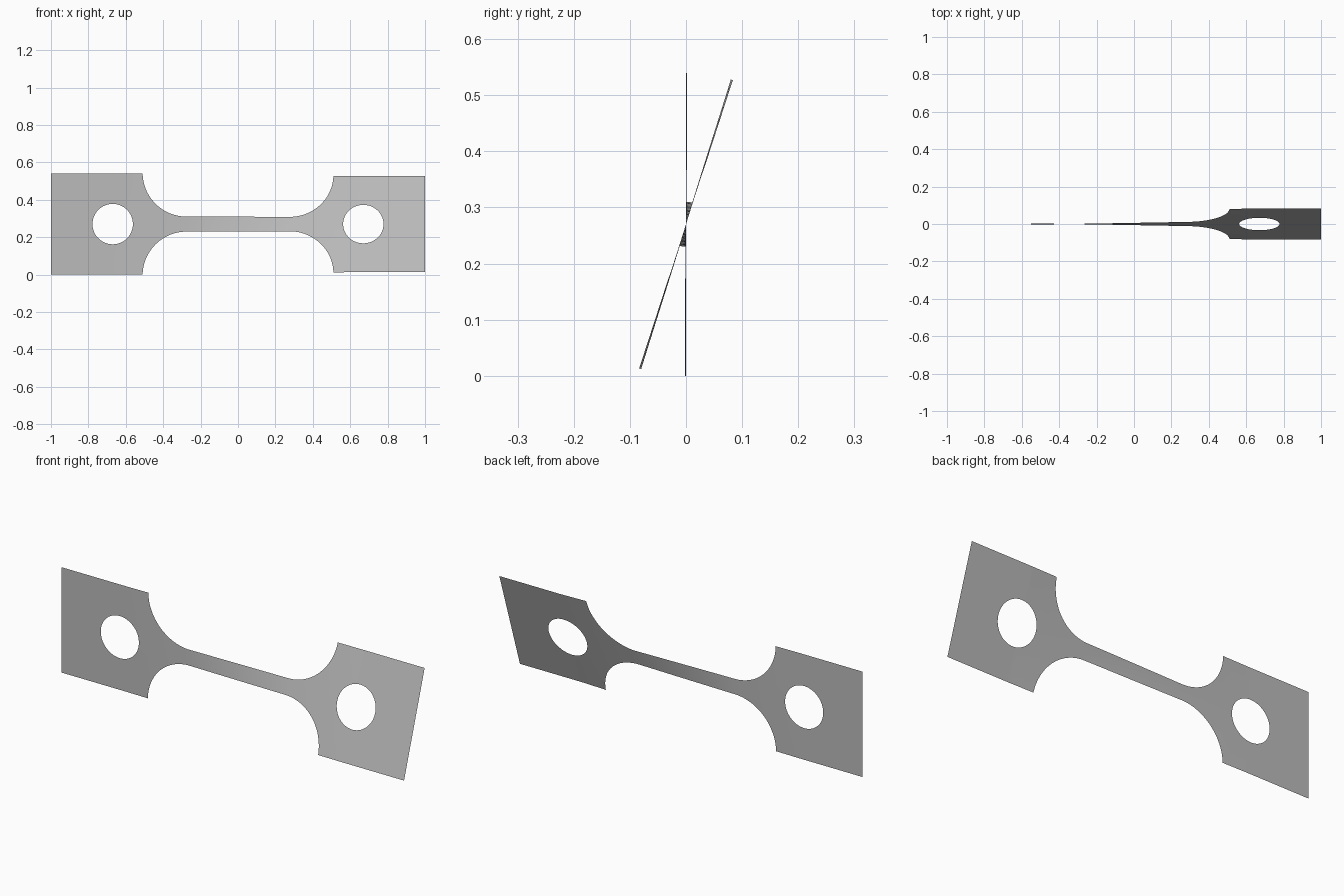
import bpy, bmesh
from math import sin, cos, pi, radians, sqrt

cube = bpy.data.objects.get("Cube")
if cube:
    bpy.data.objects.remove(cube, do_unlink=True)

HALF = 0.27          # half height of the grips, also the twist axis height
NECK = 0.04          # half height of the neck
NECK_END, FILLET = 0.275, 0.235
HOLE_X, HOLE_R = 0.67, 0.108
TWIST = [(-1, 0), (-0.65, 0), (-0.51, 0.4), (-0.28, 1.5), (0.28, 16),
         (0.51, 17.2), (0.65, 18), (1, 18)]


def outer(x):
    """Half height of the outline."""
    d = abs(x) - NECK_END
    if d <= 0:
        return NECK
    if d >= FILLET:
        return HALF
    return min(HALF, NECK + FILLET - sqrt(FILLET ** 2 - d * d))


def inner(x):
    """Half height of the grip hole."""
    d = abs(x) - HOLE_X
    return sqrt(max(0, HOLE_R ** 2 - d * d))


def twist(x):
    for (x0, a0), (x1, a1) in zip(TWIST, TWIST[1:]):
        if x <= x1:
            return radians(a0 + (a1 - a0) * (x - x0) / (x1 - x0))
    return radians(TWIST[-1][1])


# Column positions, denser where the outline curves steeply
half = [NECK_END * i / 10 for i in range(10)]
half += [NECK_END + FILLET * sin(pi / 2 * i / 28) for i in range(29)]
half += [HOLE_X - HOLE_R * cos(pi * i / 40) for i in range(41)]
half += [0.85, 0.93, 1.0]
columns = [-x for x in reversed(half[1:])] + half

# Upper and lower strips of the twisted sheet
bm = bmesh.new()


def point(x, h):
    a = twist(x)
    return bm.verts.new((x, h * sin(a), HALF + h * cos(a)))


ROWS = 6
for side in (1, -1):
    previous = None
    for x in columns:
        lo, hi = inner(x), outer(x)
        if lo < 1e-5:
            lo = 0
        col = [point(x, side * (lo + (hi - lo) * r / ROWS)) for r in range(ROWS + 1)]
        if previous:
            for r in range(ROWS):
                quad = [previous[r], col[r], col[r + 1], previous[r + 1]]
                bm.faces.new(quad if side > 0 else quad[::-1])
        previous = col
bmesh.ops.remove_doubles(bm, verts=bm.verts, dist=1e-5)

mesh = bpy.data.meshes.new("twisted_test_strip")
bm.to_mesh(mesh)
bm.free()
strip = bpy.data.objects.new("twisted_test_strip", mesh)
bpy.context.collection.objects.link(strip)

# Plain grey metal
grey = bpy.data.materials.new("grey_metal")
grey.use_nodes = True
colour = (0.5, 0.5, 0.5, 1)
grey.diffuse_color = colour
grey.node_tree.nodes["Principled BSDF"].inputs["Base Color"].default_value = colour
mesh.materials.append(grey)

bpy.context.view_layer.objects.active = strip
strip.select_set(True)
bpy.ops.object.shade_smooth_by_angle()
